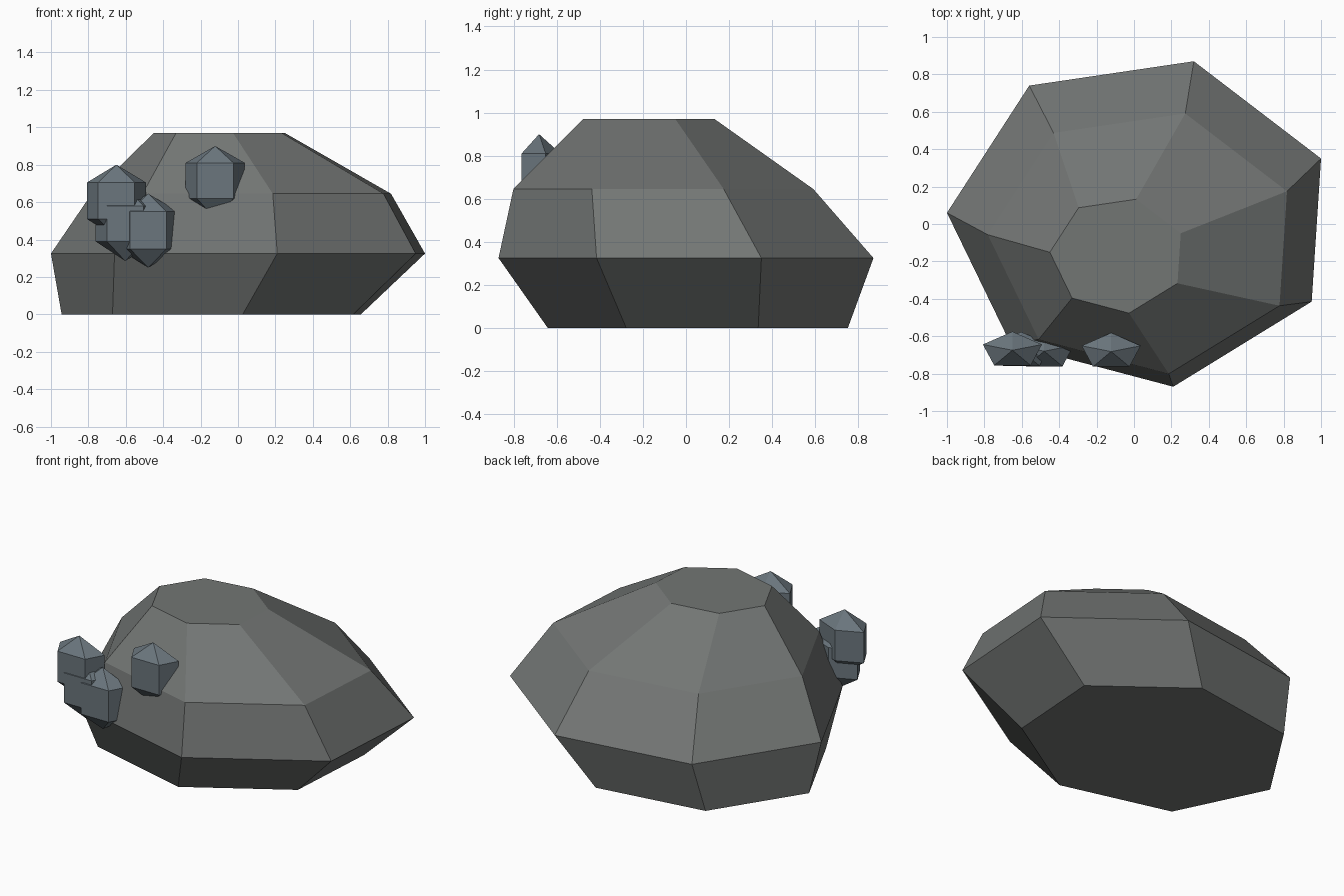
import bpy
from math import sin, cos, pi

if "Cube" in bpy.data.objects:
    bpy.data.objects.remove(bpy.data.objects["Cube"])


def material(name, rgb):
    m = bpy.data.materials.new(name)
    m.diffuse_color = (*rgb, 1)
    m.use_nodes = True
    m.node_tree.nodes["Principled BSDF"].inputs["Base Color"].default_value = m.diffuse_color
    return m


def loft(name, rings, mat):
    """Skin rings of equal count; a one-point ring becomes a tip, others get a cap."""
    verts, faces, starts = [], [], []
    for r in rings:
        starts.append(len(verts))
        verts += r
    for i in range(len(rings) - 1):
        a, b = starts[i], starts[i + 1]
        na, nb = len(rings[i]), len(rings[i + 1])
        for k in range(max(na, nb)):
            j = (k + 1) % max(na, nb)
            if na == 1:
                faces.append((a, b + j, b + k))
            elif nb == 1:
                faces.append((a + k, a + j, b))
            else:
                faces.append((a + k, a + j, b + j, b + k))
    if len(rings[0]) > 1:
        faces.append(tuple(reversed(range(len(rings[0])))))
    if len(rings[-1]) > 1:
        faces.append(tuple(range(starts[-1], len(verts))))
    me = bpy.data.meshes.new(name)
    me.from_pydata(verts, [], faces)
    me.materials.append(mat)
    ob = bpy.data.objects.new(name, me)
    bpy.context.collection.objects.link(ob)
    return ob


stone = material("stone", (0.17, 0.18, 0.175))
ore = material("ore", (0.145, 0.18, 0.205))

# Boulder: one seven-sided outline, scaled and shifted at each level
outline = [(1.0, 0.35), (0.32, 0.87), (-0.56, 0.74), (-1.0, 0.06),
           (-0.66, -0.64), (0.21, -0.87), (0.95, -0.415)]
levels = [(0, 0.80, -0.143, 0.055), (0.325, 1, 0, 0),
          (0.645, 0.80, 0.018, -0.105), (0.97, 0.35, -0.10, -0.172)]
loft("boulder", [[(x * s + dx, y * s + dy, z) for x, y in outline]
                 for z, s, dx, dy in levels], stone)


# Crystals: flattened five-sided prisms with a point at each end
def crystal(name, x, y, rx, tip, top, low, end):
    def ring(z):
        return [(x + rx * cos(pi / 2 + k * 2 * pi / 5),
                 y + 0.1 * sin(pi / 2 + k * 2 * pi / 5), z) for k in range(5)]
    loft(name, [[(x, y, end)], ring(low), ring(top), [(x, y, tip)]], ore)


crystal("crystal_upper", -0.65, -0.675, 0.166, 0.80, 0.705, 0.51, 0.41)
crystal("crystal_middle", -0.603, -0.677, 0.166, 0.68, 0.58, 0.39, 0.285)
crystal("crystal_lower", -0.48, -0.68, 0.166, 0.645, 0.55, 0.35, 0.25)
crystal("crystal_right", -0.122, -0.682, 0.166, 0.90, 0.81, 0.62, 0.51)
